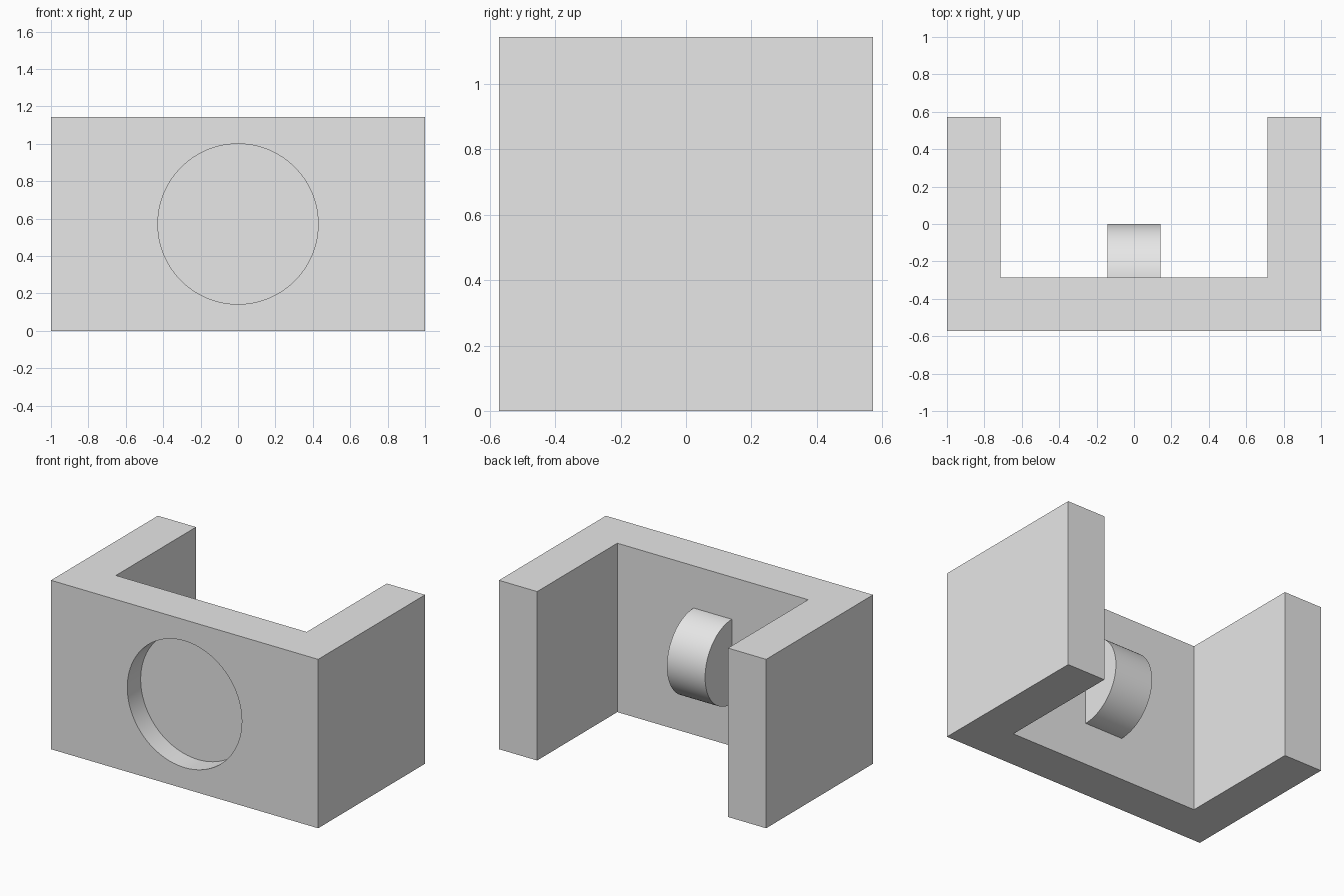
import bpy, bmesh, math
from mathutils import Matrix, Vector

cube = bpy.data.objects.get("Cube")
if cube:
    bpy.data.objects.remove(cube, do_unlink=True)

U = 1 / 7          # module: the bracket is 14 x 8 x 8 modules
SEGMENTS = 96

grey = bpy.data.materials.new("light_grey")
grey.use_nodes = True
grey.diffuse_color = (0.8, 0.8, 0.8, 1)
grey.node_tree.nodes["Principled BSDF"].inputs["Base Color"].default_value = (0.8, 0.8, 0.8, 1)


def extrude_profile(name, points, direction):
    """Close a planar profile and sweep it along a direction (in modules)."""
    bm = bmesh.new()
    face = bm.faces.new([bm.verts.new(Vector(p) * U) for p in points])
    swept = bmesh.ops.extrude_face_region(bm, geom=[face], use_keep_orig=True)
    verts = [v for v in swept["geom"] if isinstance(v, bmesh.types.BMVert)]
    bmesh.ops.translate(bm, verts=verts, vec=Vector(direction) * U)
    bmesh.ops.recalc_face_normals(bm, faces=bm.faces)
    mesh = bpy.data.meshes.new(name)
    bm.to_mesh(mesh)
    bm.free()
    mesh.materials.append(grey)
    obj = bpy.data.objects.new(name, mesh)
    bpy.context.collection.objects.link(obj)
    return obj


def make_active(obj):
    bpy.ops.object.select_all(action='DESELECT')
    obj.select_set(True)
    bpy.context.view_layer.objects.active = obj


# U-shaped bracket: front wall with two arms reaching back
half = [(7, -4), (7, 4), (5, 4), (5, -2)]
outline = half + [(-x, y) for x, y in reversed(half)]
bracket = extrude_profile("bracket", [(x, y, 0) for x, y in outline], (0, 0, 8))

# Shallow round recess in the front wall
angles = [2 * math.pi * i / SEGMENTS for i in range(SEGMENTS)]
circle = [(3 * math.cos(a), -5, 4 + 3 * math.sin(a)) for a in angles]
cutter = extrude_profile("recess_cutter", circle, (0, 2, 0))
cutter.hide_render = True
cut = bracket.modifiers.new("recess", 'BOOLEAN')
cut.operation = 'DIFFERENCE'
cut.solver = 'EXACT'
cut.object = cutter
make_active(bracket)
bpy.ops.object.modifier_apply(modifier=cut.name)
bpy.data.objects.remove(cutter, do_unlink=True)

# Half-round boss on the inside of the front wall
steps = SEGMENTS // 2
arc = [math.pi * (i / steps - 0.5) for i in range(steps + 1)]
boss = extrude_profile(
    "half_round_boss",
    [(-1, -2 + 2 * math.cos(a), 4 + 2 * math.sin(a)) for a in arc],
    (2, 0, 0))

# Smooth the round walls, keep the corners crisp
for obj in (bracket, boss):
    make_active(obj)
    bpy.ops.object.shade_smooth_by_angle(angle=math.radians(30))
